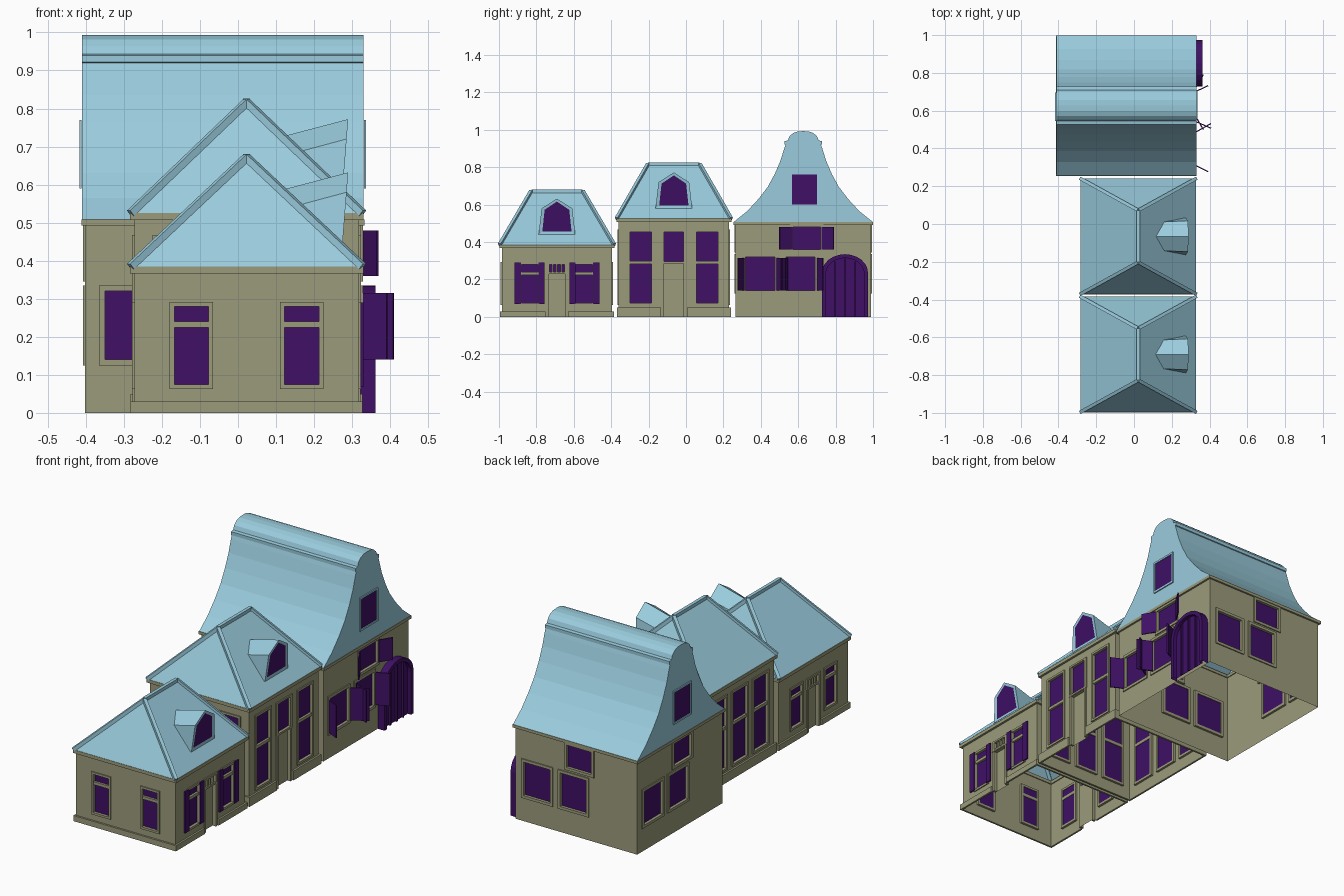
import bpy, bmesh
from math import pi, sin, cos
from mathutils import Matrix, Vector

if "Cube" in bpy.data.objects:
    bpy.data.objects.remove(bpy.data.objects["Cube"])


def material(name, col):
    m = bpy.data.materials.new(name)
    m.diffuse_color = (*col, 1)
    m.use_nodes = True
    m.node_tree.nodes["Principled BSDF"].inputs["Base Color"].default_value = m.diffuse_color
    return m


WALL = material("khaki", (0.33, 0.33, 0.20))
ROOF = material("light_blue", (0.32, 0.60, 0.72))
DARK = material("purple", (0.05, 0.005, 0.13))
parts = {}


def part(name, mat):
    if name not in parts:
        parts[name] = (bmesh.new(), mat)
    return parts[name][0]


def side(cx, cy, half, k):
    # local frame: u right, -y outward, z up; k = 0 front, 1 right, 2 back, 3 left
    return Matrix.Translation((cx, cy, 0)) @ Matrix.Rotation(k * pi / 2, 4, 'Z') @ Matrix.Translation((0, -half, 0))


def box(bm, M, u0, u1, z0, z1, w0, w1):
    S = Matrix.Diagonal((u1 - u0, w1 - w0, z1 - z0, 1))
    bmesh.ops.create_cube(bm, size=1, matrix=M @ Matrix.Translation(((u0 + u1) / 2, -(w0 + w1) / 2, (z0 + z1) / 2)) @ S)


def face(bm, pts):
    bm.faces.new([bm.verts.new(p) for p in pts])


def quad(bm, M, u0, u1, z0, z1, w):
    face(bm, [M @ Vector((u, -w, z)) for u, z in ((u0, z0), (u1, z0), (u1, z1), (u0, z1))])


def beam(bm, p, q, t):
    p, q = Vector(p), Vector(q)
    R = (q - p).to_track_quat('Z', 'Y').to_matrix().to_4x4()
    bmesh.ops.create_cube(bm, size=1, matrix=Matrix.Translation((p + q) / 2) @ R @ Matrix.Diagonal((t, t, (q - p).length, 1)))


def loft(bm, a, b):
    # skin between two open point rows
    va, vb = [bm.verts.new(p) for p in a], [bm.verts.new(p) for p in b]
    for i in range(len(a) - 1):
        bm.faces.new((va[i], va[i + 1], vb[i + 1], vb[i]))


def wall(bm, M, half, h, holes):
    us = sorted({-half, half, *[v for o in holes for v in o[:2]]})
    zs = sorted({0, h, *[v for o in holes for v in o[2:4]]})
    for a, b in zip(us, us[1:]):
        for c, d in zip(zs, zs[1:]):
            u, z = (a + b) / 2, (c + d) / 2
            if not any(o[0] < u < o[1] and o[2] < z < o[3] for o in holes):
                quad(bm, M, a, b, c, d, 0)


def window(n, M, o, bar=None, t=0.012, back=-0.012):
    u0, u1, z0, z1 = o
    f = part(n + "_window_frames", WALL)
    for a, b, c, d in ((u0 - t, u0, z0 - t, z1 + t), (u1, u1 + t, z0 - t, z1 + t),
                       (u0, u1, z0 - t, z0), (u0, u1, z1, z1 + t)):
        box(f, M, a, b, c, d, back, 0.006)
    if bar:
        box(f, M, u0, u1, bar - 0.008, bar + 0.008, back, 0.003)
    quad(part(n + "_panes", DARK), M, u0, u1, z0, z1, back + 0.003)


def door(n, M, hw, top, split):
    d = part(n + "_door", WALL)
    quad(d, M, -hw, hw, 0, split, -0.015)
    for s in (-1, 1):
        box(d, M, s * hw - 0.006, s * hw + 0.006, 0, top, -0.015, 0.005)
    box(d, M, -hw, hw, split - 0.006, split + 0.006, -0.015, 0.004)


def cornice(n, cx, cy, half, z0, z1, out):
    for k in range(4):
        box(part(n + "_cornice", WALL), side(cx, cy, half, k), -half - out, half + out, z0, z1, -0.005, out)


def plinth(n, M, half, h, gap):
    p = part(n + "_plinth", WALL)
    if gap:
        box(p, M, -half - 0.01, -gap, 0, h, 0, 0.01)
        box(p, M, gap, half + 0.01, 0, h, 0, 0.01)
    else:
        box(p, M, -half - 0.01, half + 0.01, 0, h, 0, 0.01)


def hip_roof(n, cx, cy, e, z0, z1, r):
    # four slopes with capped hips and ridge
    bm, cap = part(n + "_roof", ROOF), part(n + "_ridge_caps", ROOF)
    c = [(cx + sx * e, cy + sy * e, z0) for sx, sy in ((-1, -1), (1, -1), (1, 1), (-1, 1))]
    f, b = (cx, cy - r, z1), (cx, cy + r, z1)
    for poly in ((c[0], c[1], f), (c[1], c[2], b, f), (c[2], c[3], b), (c[3], c[0], f, b)):
        face(bm, poly)
    for p, q in ((c[0], f), (c[1], f), (c[2], b), (c[3], b), (f, b)):
        beam(cap, p, q, 0.018)
    # dormer on the right slope: five-sided front tapering back into the roof
    x = cx + 0.252

    def row(pts, dz):
        return [(x + px, cy + s, z0 + dz + pz) for px, s, pz in pts]
    front = [(0, -.098, .055), (.011, -.082, .195), (.015, -.035, .24), (.015, .035, .24), (.011, .082, .195), (0, .098, .055)]
    front[2:4] = [(.015, 0, .247)]
    back = [(-.175, s * .9, z - .05) for _, s, z in front]
    d = part(n + "_dormer", ROOF)
    loft(d, row(front, 0), row(back, 0))
    inner = [(px - .002, s * .8, .15 + (z - .15) * .84) for px, s, z in front]
    fr, inn = row(front, 0), row(inner, 0)
    loft(d, fr + fr[:1], inn + inn[:1])
    face(part(n + "_dormer_pane", DARK), inn)


# Small and middle hip-roofed houses
X = 0.0225
for n, cy, h, ztop in (("small_house", -0.69, 0.385, 0.672), ("middle_house", -0.065, 0.525, 0.817)):
    half = 0.295
    small = n == "small_house"
    for k in range(4):
        M = side(X, cy, half, k)
        entry = k in (1, 3) if small else k == 1
        if small:
            wins = [(-.19, -.10, .075, .28), (.10, .19, .075, .28)]
            bar, hw, top, split = .232, .048, .28, .235
        else:
            wins = [(-.235, -.12, .075, .455), (.12, .235, .075, .455)]
            bar, hw, top, split = .291, .058, .455, .29
            if not entry:
                wins.append((-hw, hw, .075, .455))
        holes = wins + ([(-hw, hw, 0, top)] if entry else [])
        wall(part(n + "_walls", WALL), M, half, h, holes)
        for o in wins:
            window(n, M, o, bar)
        if entry:
            door(n, M, hw, top, split)
            window(n, M, (-hw, hw, split + .006, top), t=.01)
            if small:
                for i in range(-2, 3):
                    u = i * .022
                    box(part(n + "_door", WALL), M, u - .004, u + .004, split, top, -.012, .003)
        if small and k == 1:
            for s in (-1, 1):
                for a, b in ((.067, .098), (.192, .228)):
                    u0, u1 = sorted((s * a, s * b))
                    box(part("small_house_shutters", DARK), M, u0, u1, .068, .29, .004, .012)
        plinth(n, M, half, .03 if small else .05, hw + .012 if entry else 0)
    cornice(n, X, cy, half, h - .018, h, .012)
    hip_roof(n, X, cy, .305, h, ztop, .137)

# Large house walls: same window pattern on all four sides
n, cx, cy, half = "large_house", -0.04, 0.627, 0.362
wins = [(-.31, -.152, .14, .32), (-.092, .062, .14, .32), (-.055, .093, .36, .48)]
for k in range(4):
    M = side(cx, cy, half, k)
    wall(part(n + "_walls", WALL), M, half, .505, wins)
    for o in wins:
        window(n, M, o, t=.015)
cornice(n, cx, cy, half, .492, .508, .01)

# Bell-shaped roof with flat gable ends and gable windows
prof = [(.371, .508), (.30, .565), (.24, .63), (.19, .695), (.152, .765), (.122, .835), (.102, .90), (.095, .92),
        (.1, .922), (.1, .94), (.082, .943), (.074, .965), (.055, .982), (.03, .991)]
outline = [(-y, z) for y, z in prof] + [(0, .993)] + prof[::-1]
roof = part("large_house_roof", ROOF)
rows = [[(x, cy + y, z) for y, z in outline] for x in (cx - .37, cx + .37)]
loft(roof, *rows)
for r in rows:
    face(roof, r)
for k in (1, 3):
    M = side(cx, cy, .371, k)
    quad(part("gable_panes", DARK), M, -.06, .073, .60, .76, .002)
    g = part("gable_frames", ROOF)
    for a, b, c, d in ((-.07, -.06, .59, .77), (.073, .083, .59, .77), (-.06, .073, .59, .60), (-.06, .073, .76, .77)):
        box(g, M, a, b, c, d, 0, .006)

# Open shutters: hinge u, tip u, tip distance from the wall, height range
M = side(cx, cy, half, 1)
sh = part("large_house_shutters", DARK)
for u, v, w, z0, z1 in ((-.318, -.35, .07, .14, .315), (-.14, -.095, .086, .14, .315), (-.085, -.12, .086, .14, .315),
                        (.075, .105, .07, .14, .315), (-.06, -.127, .045, .36, .48), (.098, .163, .045, .36, .48)):
    a, b = Vector((u, -.006, 0)), Vector((v, -w, 0))
    t = (b - a).normalized().cross(Vector((0, 0, 1))) * .003
    vs = [sh.verts.new(M @ (p + Vector((0, 0, z)))) for z in (z0, z1) for p in (a - t, b - t, b + t, a + t)]
    for f in ((0, 1, 2, 3), (7, 6, 5, 4), (0, 1, 5, 4), (1, 2, 6, 5), (2, 3, 7, 6), (3, 0, 4, 7)):
        sh.faces.new([vs[i] for i in f])


# Arched double door
def arch(hw, spring, rise, w):
    pts = [(hw, 0)] + [(hw * cos(i * pi / 12), spring + rise * sin(i * pi / 12)) for i in range(13)] + [(-hw, 0)]
    return [M @ Vector((.223 + u, -w, z)) for u, z in pts]


ad = part("arched_door", DARK)
loft(ad, arch(.123, .235, .1, 0), arch(.123, .235, .1, .04))
loft(ad, arch(.123, .235, .1, .04), arch(.103, .228, .087, .04))
loft(ad, arch(.103, .228, .087, .04), arch(.103, .228, .087, .02))
face(ad, arch(.103, .228, .087, .02))
for u, top in ((-.055, .295), (0, .312), (.055, .295)):
    box(ad, M, .223 + u - .004, .223 + u + .004, 0, top, .02, .03)

# Turn every collected part into an object
for name, (bm, mat) in parts.items():
    bmesh.ops.remove_doubles(bm, verts=bm.verts, dist=0.00005)
    bmesh.ops.recalc_face_normals(bm, faces=bm.faces)
    me = bpy.data.meshes.new(name)
    bm.to_mesh(me)
    bm.free()
    me.materials.append(mat)
    bpy.context.collection.objects.link(bpy.data.objects.new(name, me))
